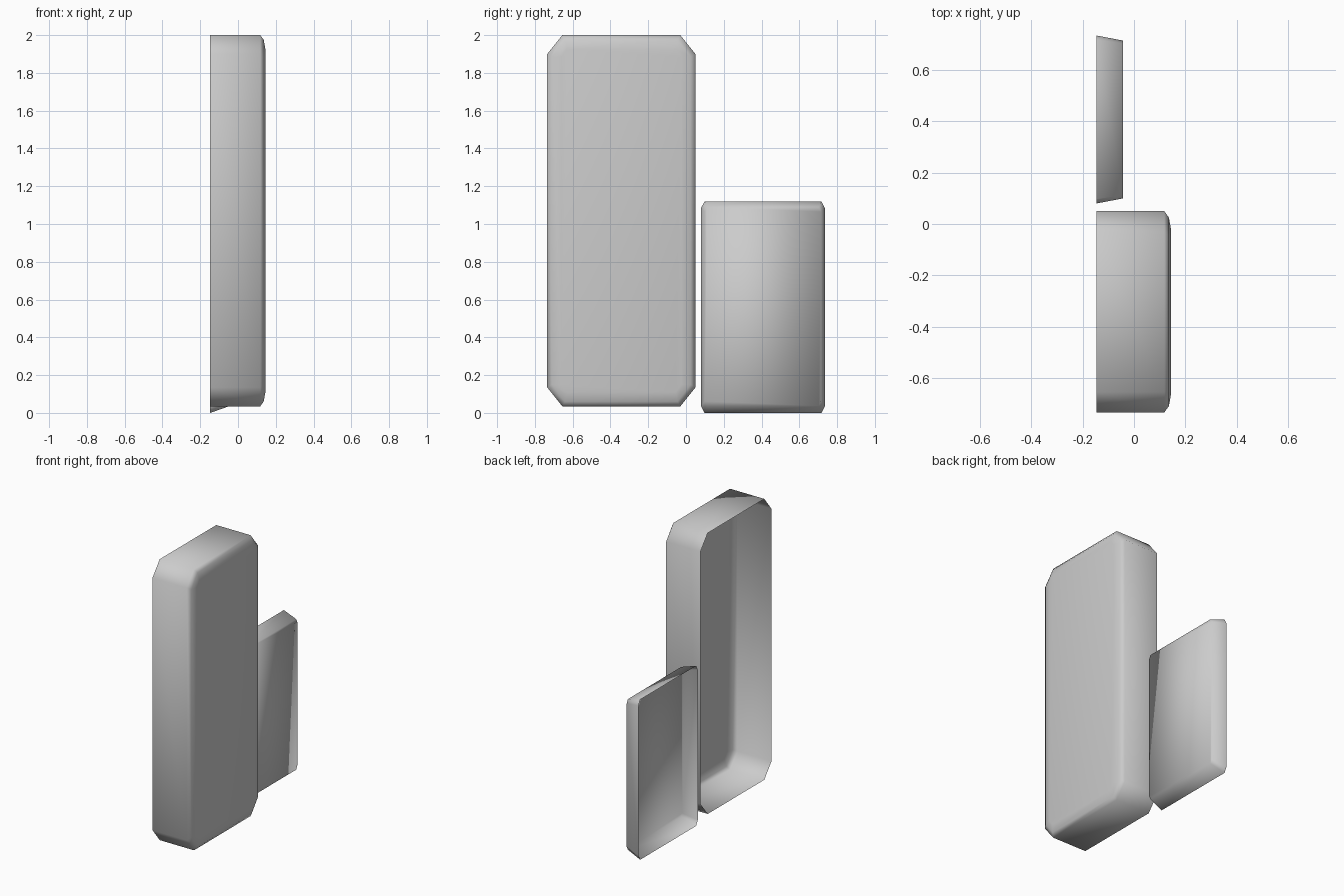
import bpy, bmesh

if "Cube" in bpy.data.objects:
    bpy.data.objects.remove(bpy.data.objects["Cube"])


def octagon(x, y0, y1, z0, z1, cy, cz):
    """Rectangle in the YZ plane at depth x with its corners cut off."""
    return [(x, y0 + cy, z0), (x, y1 - cy, z0), (x, y1, z0 + cz), (x, y1, z1 - cz),
            (x, y1 - cy, z1), (x, y0 + cy, z1), (x, y0, z1 - cz), (x, y0, z0 + cz)]


def open_shell(name, rings):
    """Skin the rings from the open back to the front and close the front."""
    bm = bmesh.new()
    loops = [[bm.verts.new(p) for p in octagon(*r)] for r in rings]
    for a, b in zip(loops, loops[1:]):
        for i in range(8):
            j = (i + 1) % 8
            bm.faces.new((a[i], a[j], b[j], b[i]))
    bm.faces.new(loops[-1])
    for f in bm.faces:
        f.smooth = True
    bm.normal_update()
    mesh = bpy.data.meshes.new(name)
    bm.to_mesh(mesh)
    bm.free()
    obj = bpy.data.objects.new(name, mesh)
    bpy.context.collection.objects.link(obj)
    return obj


# Tall shell: straight walls, softly rounded front rim, open back
open_shell("tall_shell", [
    (-0.147, -0.735, 0.05, 0.035, 2.0, 0.08, 0.10),
    (0.118, -0.735, 0.05, 0.035, 2.0, 0.08, 0.10),
    (0.136, -0.71, 0.025, 0.06, 1.975, 0.07, 0.09),
    (0.145, -0.66, -0.025, 0.11, 1.925, 0.03, 0.04),
])

# Short shell: tapered walls, small cut corners, open back
open_shell("short_shell", [
    (-0.147, 0.08, 0.735, 0.0, 1.12, 0.018, 0.035),
    (-0.042, 0.10, 0.715, 0.037, 1.09, 0.012, 0.025),
])
